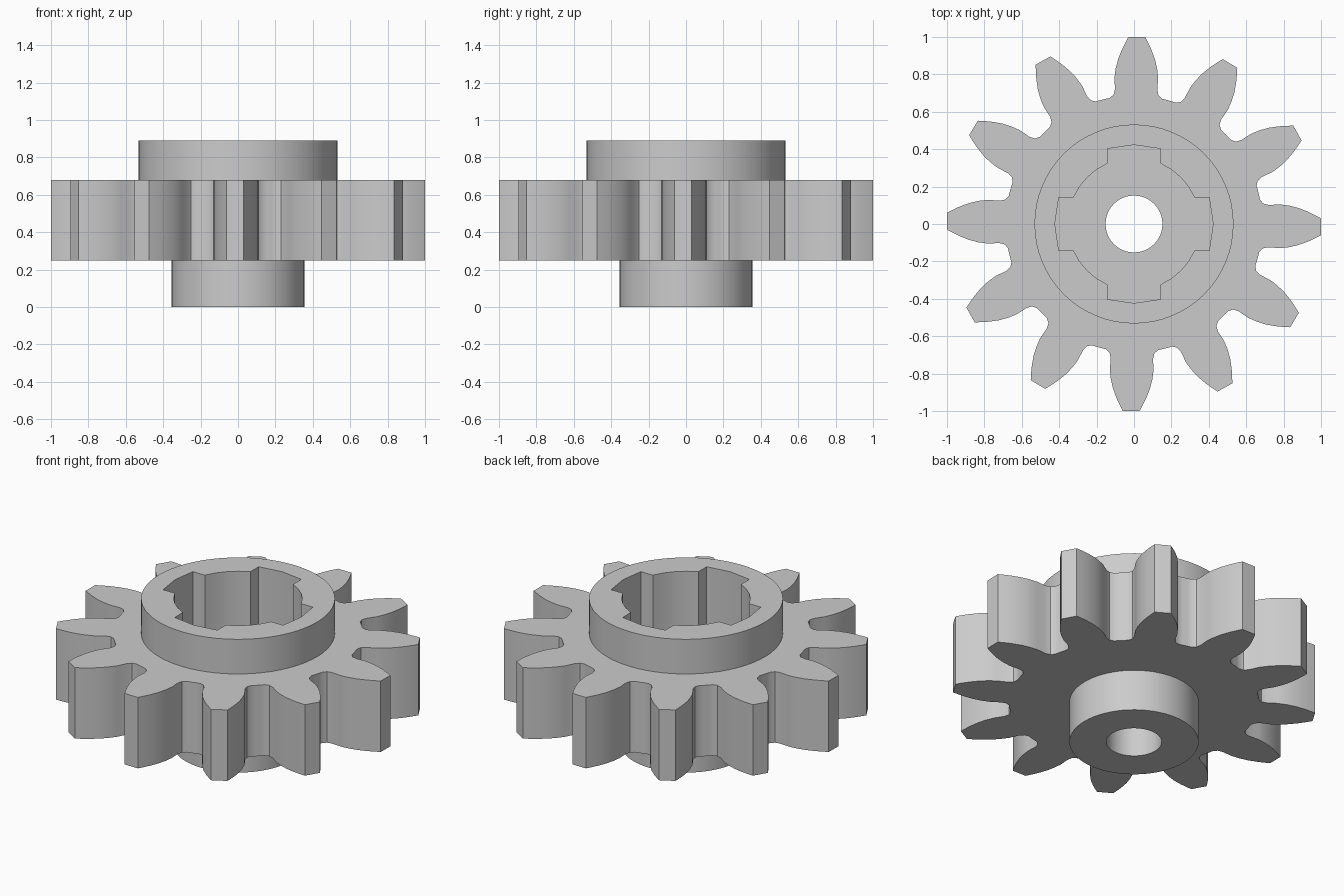
import bpy, bmesh
from math import pi, sin, cos, atan2, hypot, radians, asin

cube = bpy.data.objects.get("Cube")
if cube:
    bpy.data.objects.remove(cube, do_unlink=True)

steel = bpy.data.materials.new("plain grey steel")
steel.use_nodes = True
grey = (0.6, 0.6, 0.6, 1)
steel.diffuse_color = grey
steel.node_tree.nodes["Principled BSDF"].inputs["Base Color"].default_value = grey


def circle(r, n=64):
    return [(r * cos(2 * pi * i / n), r * sin(2 * pi * i / n)) for i in range(n)]


def radial_copies(points, count, start):
    """Repeat a counter-clockwise outline section, drawn about +x, around the axis."""
    result = []
    for i in range(count):
        a = start + 2 * pi * i / count
        result += [(x * cos(a) - y * sin(a), x * sin(a) + y * cos(a)) for x, y in points]
    return result


def prism(name, outline, z0, z1):
    bm = bmesh.new()
    face = bm.faces.new([bm.verts.new((x, y, z0)) for x, y in outline])
    top = bmesh.ops.extrude_face_region(bm, geom=[face])["geom"]
    for v in top:
        if isinstance(v, bmesh.types.BMVert):
            v.co.z = z1
    bmesh.ops.recalc_face_normals(bm, faces=bm.faces)
    mesh = bpy.data.meshes.new(name)
    bm.to_mesh(mesh)
    bm.free()
    mesh.materials.append(steel)
    obj = bpy.data.objects.new(name, mesh)
    bpy.context.collection.objects.link(obj)
    return obj


# Tooth outline: one flank (radius, half width) mirrored across the tooth axis
flank = [(0.666, 0.165), (0.672, 0.14), (0.69, 0.12), (0.72, 0.113), (0.78, 0.117),
         (0.83, 0.111), (0.88, 0.099), (0.93, 0.08), (0.97, 0.061), (1.0, 0.045)]
tooth = [(r, -w) for r, w in flank] + [(r, w) for r, w in reversed(flank)]
gear = prism("pinion_gear", radial_copies(tooth, 12, radians(-0.9)), 0.25, 0.68)

# Four-slot socket outline: a slot followed by the round wall up to the next slot
SLOT, WALL = 0.143, 0.353
edge = asin(SLOT / WALL)
slot = [(0.402, -SLOT), (0.423, 0), (0.402, SLOT)]
for i in range(5):
    a = edge + (pi / 2 - 2 * edge) * i / 4
    slot.append((WALL * cos(a), WALL * sin(a)))
socket_outline = radial_copies(slot, 4, 0)

# Collar above, hub below, then the socket and the bore cut out
steps = [
    (prism("collar", circle(0.532), 0.6, 0.89), "UNION"),
    (prism("hub", circle(0.355), 0, 0.3), "UNION"),
    (prism("socket_cutter", socket_outline, 0.35, 1.0), "DIFFERENCE"),
    (prism("bore_cutter", circle(0.152, 48), -0.1, 0.5), "DIFFERENCE"),
]
for helper, operation in steps:
    mod = gear.modifiers.new(helper.name, "BOOLEAN")
    mod.operation = operation
    mod.solver = "EXACT"
    mod.object = helper
    helper.hide_render = True

# Bake the cuts and drop the helpers
bpy.context.view_layer.update()
evaluated = gear.evaluated_get(bpy.context.evaluated_depsgraph_get())
baked = bpy.data.meshes.new_from_object(evaluated)
gear.modifiers.clear()
gear.data = baked
for helper, _ in steps:
    bpy.data.objects.remove(helper, do_unlink=True)

for obj in bpy.context.selected_objects:
    obj.select_set(False)
gear.select_set(True)
bpy.context.view_layer.objects.active = gear
bpy.ops.object.shade_smooth_by_angle(angle=radians(30))
